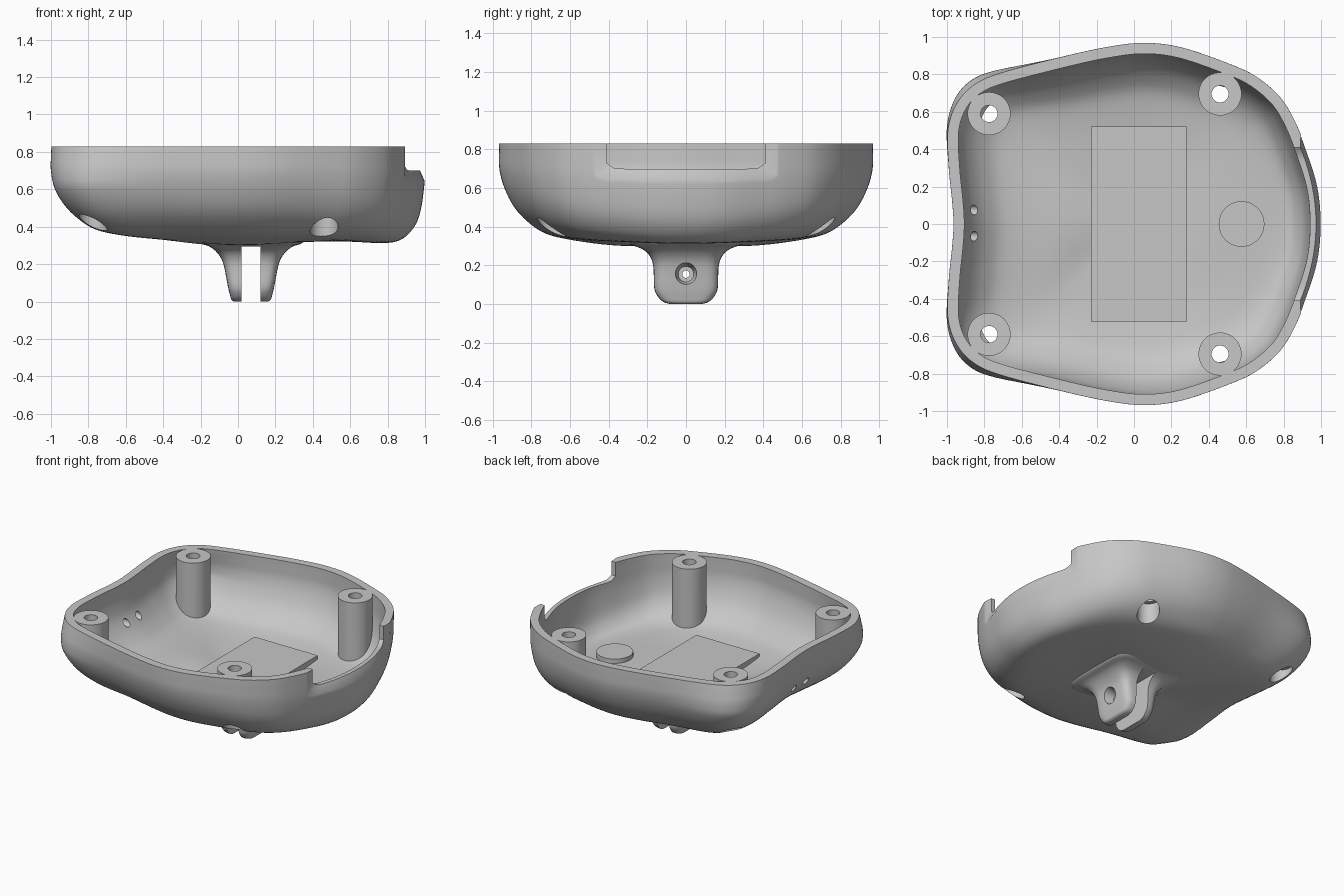
import bpy, bmesh, math
from mathutils import Vector

if "Cube" in bpy.data.objects:
    bpy.data.objects.remove(bpy.data.objects["Cube"])

grey = bpy.data.materials.new("plain grey")
grey.use_nodes = True
GREY = (0.57, 0.57, 0.57, 1)
grey.diffuse_color = GREY
grey.node_tree.nodes["Principled BSDF"].inputs["Base Color"].default_value = GREY


def finish(bm, name):
    bmesh.ops.recalc_face_normals(bm, faces=bm.faces)
    mesh = bpy.data.meshes.new(name)
    bm.to_mesh(mesh)
    bm.free()
    mesh.materials.append(grey)
    ob = bpy.data.objects.new(name, mesh)
    bpy.context.collection.objects.link(ob)
    return ob


def activate(ob):
    bpy.context.view_layer.update()
    bpy.ops.object.select_all(action="DESELECT")
    ob.select_set(True)
    bpy.context.view_layer.objects.active = ob


def smooth(ob, angle=32):
    activate(ob)
    bpy.ops.object.shade_smooth_by_angle(angle=math.radians(angle))


def boolean(ob, other, operation="DIFFERENCE"):
    activate(ob)
    before = ob.data.copy()
    mod = ob.modifiers.new("cut", "BOOLEAN")
    mod.operation, mod.solver, mod.object = operation, "EXACT", other
    bpy.ops.object.modifier_apply(modifier=mod.name)
    # a cut that fails leaves the part whole
    if len(ob.data.polygons) == 0:
        ob.data = before
    else:
        bpy.data.meshes.remove(before)


def discard(*obs):
    for ob in obs:
        bpy.data.objects.remove(ob)


def rod(name, start, end, r1, r2=None):
    a, b = Vector(start), Vector(end)
    bm = bmesh.new()
    bmesh.ops.create_cone(bm, cap_ends=True, segments=48, radius1=r1,
                          radius2=r1 if r2 is None else r2, depth=(b - a).length)
    turn = (b - a).to_track_quat("Z", "Y").to_matrix()
    bmesh.ops.rotate(bm, verts=bm.verts, matrix=turn)
    bmesh.ops.translate(bm, verts=bm.verts, vec=(a + b) / 2)
    return finish(bm, name)


def box(name, low, high):
    a, b = Vector(low), Vector(high)
    bm = bmesh.new()
    bmesh.ops.create_cube(bm, size=1)
    bmesh.ops.scale(bm, verts=bm.verts, vec=b - a)
    bmesh.ops.translate(bm, verts=bm.verts, vec=(a + b) / 2)
    return finish(bm, name)


def curve(points, steps, closed=False):
    """Catmull-Rom samples through the points."""
    pts, n, out = [Vector(p) for p in points], len(points), []
    pick = (lambda i: pts[i % n]) if closed else (lambda i: pts[max(0, min(n - 1, i))])
    for i in range(n if closed else n - 1):
        a, b, c, d = (pick(i + k) for k in (-1, 0, 1, 2))
        for s in range(steps):
            t = s / steps
            out.append(0.5 * (2 * b + (c - a) * t + (2 * a - 5 * b + 4 * c - d) * t * t
                              + (3 * b - a - 3 * c + d) * t ** 3))
    return out if closed else out + [pts[-1]]


def loft(bm, loops, strip_caps=False):
    rings = [[bm.verts.new(p) for p in loop] for loop in loops]
    n = len(rings[0])
    for r, q in zip(rings, rings[1:]):
        for i in range(n):
            bm.faces.new((r[i], r[(i + 1) % n], q[(i + 1) % n], q[i]))
    for r in (rings[0], rings[-1]):
        if strip_caps:
            for i in range(n // 2 - 1):
                bm.faces.new((r[i], r[i + 1], r[n - 2 - i], r[n - 1 - i]))
        else:
            bm.faces.new(r)


# Bowl: rim outline (back half, mirrored) and inset / height profile
TOP = 0.83
half = [(1.0, 0), (0.982, 0.2), (0.92, 0.4), (0.86, 0.55), (0.78, 0.68), (0.65, 0.79),
        (0.5, 0.86), (0.25, 0.945), (0.05, 0.968), (-0.15, 0.945), (-0.4, 0.89),
        (-0.72, 0.805), (-0.86, 0.74), (-0.95, 0.64), (-0.995, 0.5), (-0.99, 0.3),
        (-0.972, 0.12), (-0.965, 0)]
outline = curve(half + [(x, -y) for x, y in half[-2:0:-1]], 6, closed=True)
# inset fraction, then height on the left, side and right of the outline
profile = curve([(0, TOP, TOP, TOP), (0, 0.77, 0.77, 0.76), (0.004, 0.70, 0.69, 0.62),
                 (0.03, 0.60, 0.60, 0.46), (0.08, 0.52, 0.505, 0.37),
                 (0.15, 0.45, 0.43, 0.322), (0.25, 0.39, 0.365, 0.313),
                 (0.4, 0.36, 0.33, 0.32), (0.6, 0.345, 0.305, 0.322),
                 (0.8, 0.315, 0.298, 0.305), (0.97, 0.297, 0.297, 0.297)], 4)


def bowl_point(p, row):
    inset, left, side, right = row
    c = p.normalized().x
    z = side * (1 - c * c) + (right if c > 0 else left) * c * c
    # rear corners swell out below the rim
    angle = math.degrees(math.atan2(abs(p.y), p.x))
    swell = 0.045 * math.exp(-((angle - 138) / 14) ** 2) * min(1, (TOP - z) / 0.2)
    q = p * (1 - inset + swell)
    return (q.x, q.y, z)


def bowl(name):
    bm = bmesh.new()
    loft(bm, [[bowl_point(p, row) for p in outline] for row in profile])
    return finish(bm, name)


shell = bowl("shell")
bm = bmesh.new()
bm.from_mesh(shell.data)
lid = [f for f in bm.faces if all(v.co.z > TOP - 0.001 for v in f.verts)]
bmesh.ops.delete(bm, geom=lid, context="FACES_ONLY")
bm.to_mesh(shell.data)
bm.free()
activate(shell)
wall = shell.modifiers.new("wall", "SOLIDIFY")
wall.thickness, wall.offset = 0.058, -1
bpy.ops.object.modifier_apply(modifier=wall.name)
# level the inner edge of the rim
inner_start = len(outline) * len(profile)
for i in range(len(outline)):
    shell.data.vertices[inner_start + i].co.z = TOP

# Flared notch in the right wall, following its curve
loops = []
for depth, hw, low in ((-0.4, 0.41, 0.70), (-0.027, 0.41, 0.70),
                       (0, 0.465, 0.64), (0.06, 0.585, 0.508)):
    ys = [hw * k / 12 for k in range(-12, 13)]
    lower = [(1 - 0.5 * y * y + depth, y, low + 0.03 * abs(y / hw) ** 20) for y in ys]
    loops.append(lower + [(x, y, 1) for x, y, z in reversed(lower)])
bm = bmesh.new()
loft(bm, loops, strip_caps=True)
notch = finish(bm, "notch_cutter")
boolean(shell, notch)
discard(notch)

# Two small holes through the left wall
for y in (0.075, -0.065):
    hole = rod("hole_cutter", (-1.2, y, 0.57), (-0.8, y, 0.57), 0.026)
    boolean(shell, hole)
    discard(hole)

# Four screw posts, trimmed to the bowl, bored through and counterbored below
core = bowl("core")
core.scale = (0.985, 0.985, 1)
core.location.z = 0.012
for side, end in ((1, "back"), (-1, "front")):
    for x, y, hand in ((-0.775, 0.59, "left"), (0.46, 0.695, "right")):
        y *= side
        post = rod(f"{end}_{hand}_post", (x, y, 0.3), (x, y, TOP), 0.115)
        boolean(post, core, "INTERSECT")
        bore = rod("bore", (x, y, 0), (x, y, 1), 0.045)
        counterbore = rod("counterbore", (x, y, 0), (x, y, 0.5), 0.075)
        for cutter in (bore, counterbore):
            boolean(post, cutter)
        boolean(shell, counterbore)
        discard(bore, counterbore)
        smooth(post)
discard(core)
smooth(shell)

# Raised pads on the floor
box("floor_plate", (-0.23, -0.52, 0.345), (0.28, 0.52, 0.412))
smooth(rod("floor_disc", (0.575, 0, 0.35), (0.575, 0, 0.412), 0.122))

# Split mounting lug under the floor: half widths against height
MID = 0.07
bm = bmesh.new()
loops = []
for z, hx, hy in curve([(0, 0.09, 0.08), (0.01, 0.105, 0.115), (0.035, 0.113, 0.143),
                        (0.08, 0.124, 0.164), (0.18, 0.143, 0.168), (0.23, 0.16, 0.178),
                        (0.27, 0.19, 0.205), (0.295, 0.225, 0.25), (0.31, 0.27, 0.3),
                        (0.33, 0.29, 0.32)], 4):
    loop = []
    for k in range(64):
        c, s = math.cos(math.tau * k / 64), math.sin(math.tau * k / 64)
        r = (abs(c) ** 6 + abs(s) ** 6) ** (-1 / 6)
        loop.append((MID + hx * r * c, hy * r * s, z))
    loops.append(loop)
loft(bm, loops)
lug = finish(bm, "mounting_lug")
cutters = [box("slot", (0.02, -0.5, -0.1), (0.12, 0.5, 0.295)),
           rod("pin_hole", (-0.4, 0, 0.155), (0.5, 0, 0.155), 0.019)]
for s in (-1, 1):
    cutters.append(rod("countersink", (MID + s * 0.19, 0, 0.155),
                       (MID + s * 0.075, 0, 0.155), 0.068, 0.04))
for cutter in cutters:
    boolean(lug, cutter)
discard(*cutters)
smooth(lug)
